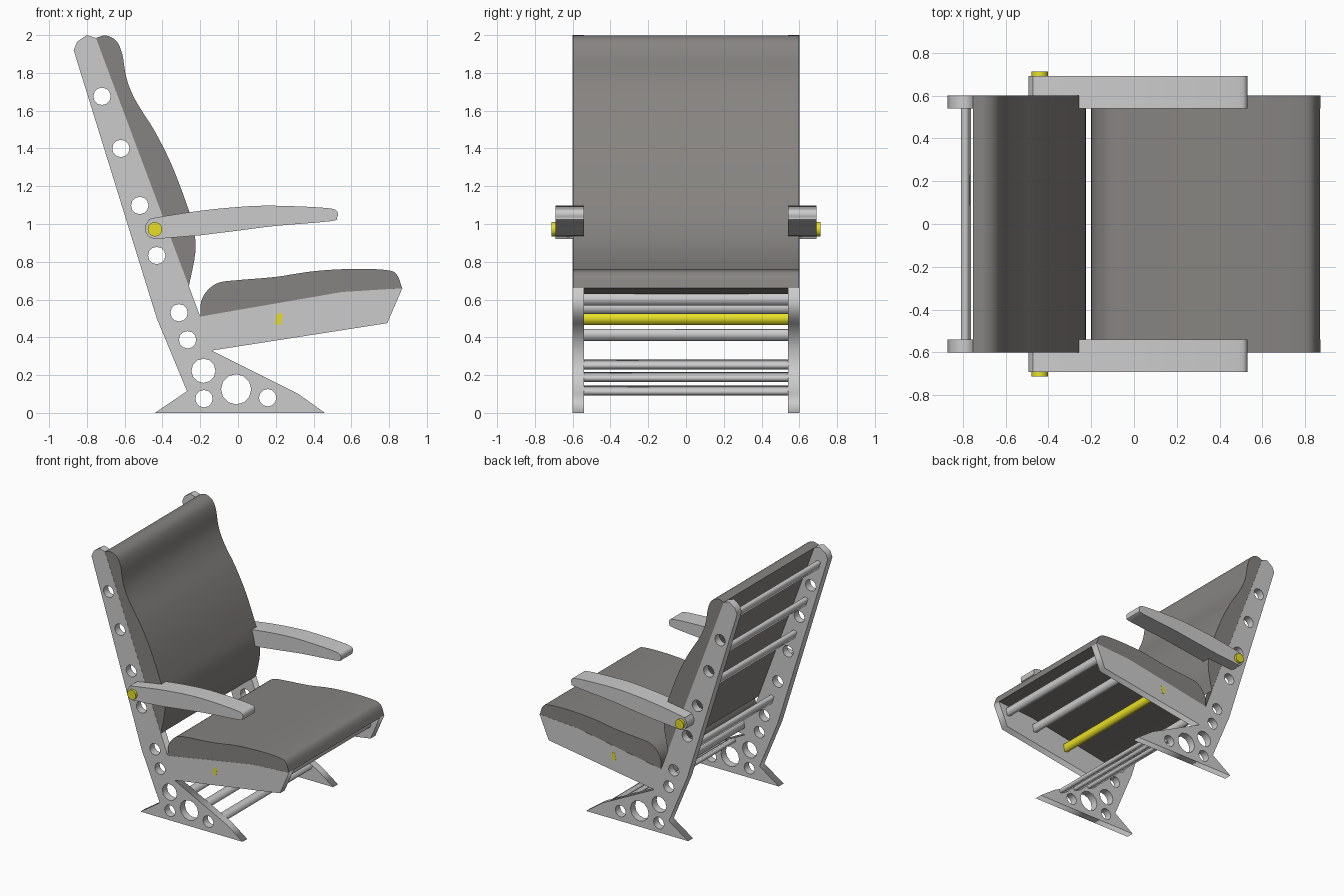
import bpy, bmesh, math
from mathutils import Vector, Matrix

if "Cube" in bpy.data.objects:
    bpy.data.objects.remove(bpy.data.objects["Cube"])


def material(name, rgb):
    m = bpy.data.materials.new(name)
    m.diffuse_color = (*rgb, 1)
    m.use_nodes = True
    m.node_tree.nodes["Principled BSDF"].inputs["Base Color"].default_value = m.diffuse_color
    return m


CUSHION = material("dark_fabric", (0.24, 0.23, 0.22))
YELLOW = material("yellow", (0.8, 0.74, 0.02))


def smooth(pts, steps=4):
    """Open Catmull-Rom curve through the points."""
    p = [Vector(q) for q in pts]
    p = [2 * p[0] - p[1]] + p + [2 * p[-1] - p[-2]]
    out = []
    for a, b, c, d in zip(p, p[1:], p[2:], p[3:]):
        for i in range(steps):
            t = i / steps
            out.append(0.5 * (2 * b + (c - a) * t + (2 * a - 5 * b + 4 * c - d) * t * t
                              + (3 * b - a - 3 * c + d) * t ** 3))
    return out + [p[-2]]


def circle(x, z, r, n):
    return [(x + r * math.cos(2 * math.pi * i / n), z + r * math.sin(2 * math.pi * i / n))
            for i in range(n)]


def extrude(name, loops, y0, y1, mat=None, shade=True):
    """Fill the x-z outline (further loops are holes) and extrude it from y0 to y1."""
    cu = bpy.data.curves.new(name, 'CURVE')
    cu.dimensions, cu.fill_mode, cu.extrude = '2D', 'BOTH', abs(y1 - y0) / 2
    for pts in loops:
        s = cu.splines.new('POLY')
        s.points.add(len(pts) - 1)
        for q, (x, z) in zip(s.points, pts):
            q.co = (x, z, 0, 1)
        s.use_cyclic_u = True
    tmp = bpy.data.objects.new("tmp", cu)
    bpy.context.collection.objects.link(tmp)
    bpy.context.view_layer.update()
    me = bpy.data.meshes.new_from_object(tmp.evaluated_get(bpy.context.evaluated_depsgraph_get()))
    bpy.data.objects.remove(tmp)
    me.transform(Matrix.Translation((0, (y0 + y1) / 2, 0)) @ Matrix.Rotation(math.pi / 2, 4, 'X'))
    bm = bmesh.new()
    bm.from_mesh(me)
    bmesh.ops.remove_doubles(bm, verts=bm.verts, dist=1e-5)
    bmesh.ops.recalc_face_normals(bm, faces=bm.faces)
    bm.to_mesh(me)
    bm.free()
    me.name = name
    me.materials.clear()
    if mat:
        me.materials.append(mat)
    ob = bpy.data.objects.new(name, me)
    bpy.context.collection.objects.link(ob)
    if shade:
        bpy.ops.object.select_all(action='DESELECT')
        ob.select_set(True)
        bpy.context.view_layer.objects.active = ob
        bpy.ops.object.shade_smooth_by_angle(angle=math.radians(35))
    return ob


def slat(name, x, z, tilt, half=0.598, mat=None, w=0.06, t=0.03):
    """Crossbar whose wide side leans by tilt degrees from the x axis."""
    c, s = math.cos(math.radians(tilt)), math.sin(math.radians(tilt))
    pts = [(x + c * a * w / 2 - s * b * t / 2, z + s * a * w / 2 + c * b * t / 2)
           for a, b in ((-1, -1), (1, -1), (1, 1), (-1, 1))]
    return extrude(name, [pts], -half, half, mat, shade=False)


frame = [(-0.87, 1.92), (-0.852, 1.965), (-0.80, 2.0), (-0.752, 1.985), (-0.20, 0.51),
         (0.55, 0.64), (0.87, 0.66), (0.79, 0.475), (-0.14, 0.33), (0.32, 0.10),
         (0.46, 0), (-0.44, 0), (-0.27, 0.115), (-0.43, 0.50)]
holes = [(-0.72, 1.676, 0.046), (-0.62, 1.40, 0.046), (-0.52, 1.098, 0.046),
         (-0.43, 0.833, 0.046), (-0.312, 0.53, 0.046), (-0.267, 0.387, 0.046),
         (-0.183, 0.223, 0.064), (-0.01, 0.125, 0.08), (-0.18, 0.075, 0.046),
         (0.157, 0.08, 0.046)]

arm = smooth([(-0.44, 0.92), (-0.475, 0.935), (-0.493, 0.975), (-0.475, 1.017), (-0.44, 1.033),
              (-0.2, 1.07), (0.0, 1.09), (0.15, 1.097), (0.35, 1.092), (0.49, 1.082),
              (0.525, 1.066), (0.525, 1.035), (0.49, 1.015), (0.2, 0.99), (0.0, 0.965),
              (-0.2, 0.94)])

# Side frames, armrests and pivots on both sides
for side, sy in (("right", -1), ("left", 1)):
    extrude(side + "_side_frame", [frame] + [circle(*h, 12) for h in holes],
            sy * 0.54, sy * 0.6, shade=False)
    extrude(side + "_armrest", [arm], sy * 0.54, sy * 0.692)
    extrude(side + "_armrest_pivot", [circle(-0.44, 0.972, 0.038, 20)],
            sy * 0.56, sy * 0.712, YELLOW)

# Back cushion
back = smooth([(-0.752, 1.985), (-0.70, 1.998), (-0.645, 1.97), (-0.613, 1.90), (-0.59, 1.77),
               (-0.54, 1.65), (-0.44, 1.49), (-0.35, 1.31), (-0.27, 1.10), (-0.235, 0.98),
               (-0.226, 0.85), (-0.26, 0.67)])
extrude("back_cushion", [back], -0.599, 0.599, CUSHION)

# Seat cushion
seat = smooth([(-0.2, 0.51), (-0.195, 0.59), (-0.16, 0.65), (-0.10, 0.69), (0.0, 0.703),
               (0.2, 0.72), (0.4, 0.75), (0.6, 0.762), (0.78, 0.757), (0.84, 0.733),
               (0.869, 0.66)])
extrude("seat_cushion", [seat + [(0.55, 0.64)]], -0.599, 0.599, CUSHION)

# Backrest crossbars
for i, (x, z) in enumerate([(-0.785, 1.86), (-0.675, 1.54), (-0.575, 1.25), (-0.375, 0.68)]):
    slat(f"back_crossbar_{i + 1}", x, z, 109)

# Seat crossbars, one of them yellow
for i, (x, z) in enumerate([(-0.12, 0.413), (0.52, 0.555), (0.78, 0.60)]):
    slat(f"seat_crossbar_{i + 1}", x, z, 80)
slat("yellow_seat_crossbar", 0.217, 0.497, 80, 0.601, YELLOW)

# Base crossbars along the sloping front edge
for i, (x, z) in enumerate([(-0.028, 0.257), (0.106, 0.19), (0.245, 0.118)]):
    slat(f"base_crossbar_{i + 1}", x, z, -26.5)
